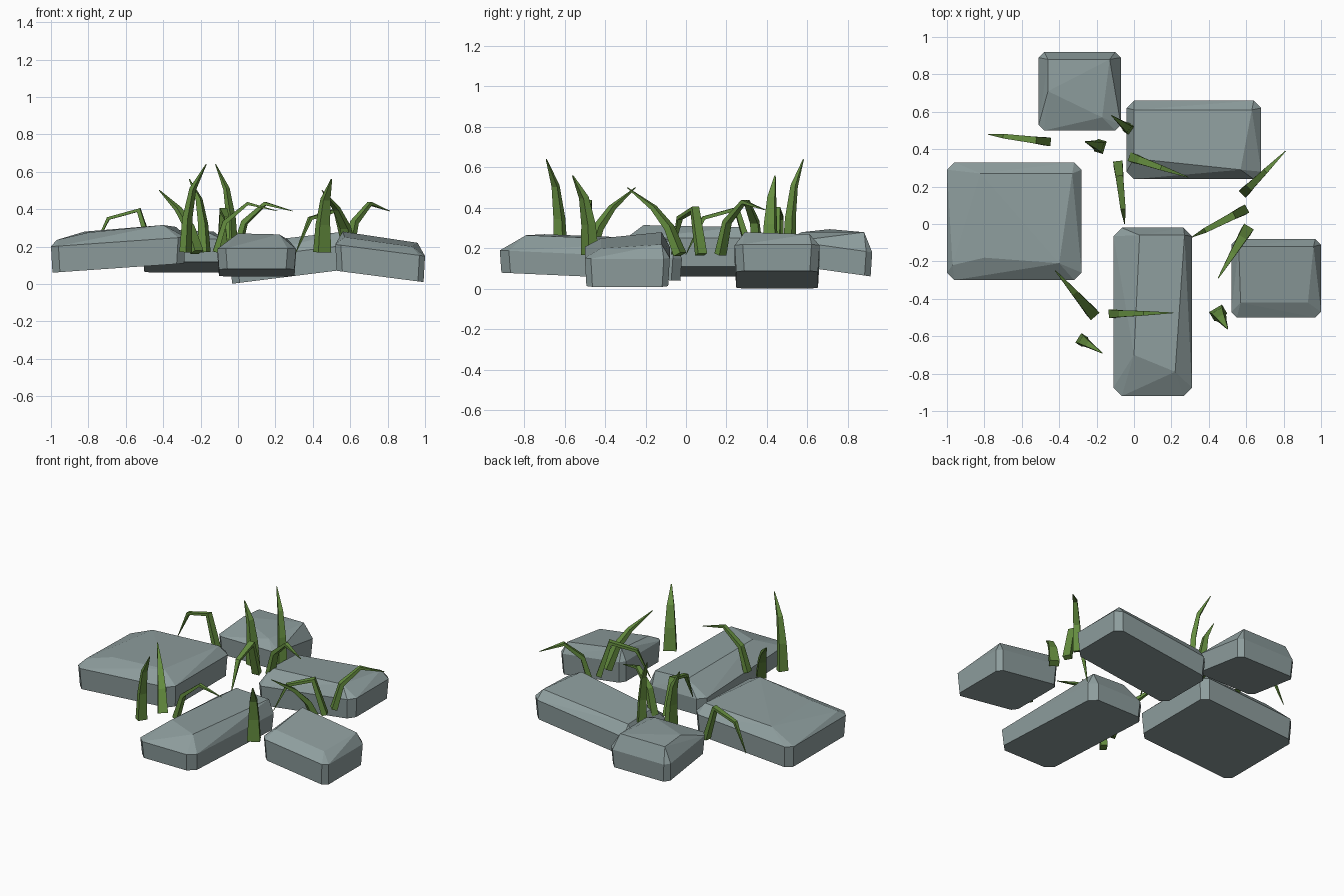
import bpy, bmesh, math
from mathutils import Vector

if "Cube" in bpy.data.objects:
    bpy.data.objects.remove(bpy.data.objects["Cube"])


def material(name, rgb):
    m = bpy.data.materials.new(name)
    m.diffuse_color = (*rgb, 1)
    m.use_nodes = True
    m.node_tree.nodes["Principled BSDF"].inputs["Base Color"].default_value = m.diffuse_color
    return m


STONE = material("stone_grey", (0.27, 0.34, 0.34))
GRASS = material("grass_green", (0.13, 0.27, 0.05))


def finish(bm, name, mat):
    bmesh.ops.recalc_face_normals(bm, faces=bm.faces[:])
    me = bpy.data.meshes.new(name)
    bm.to_mesh(me)
    bm.free()
    me.materials.append(mat)
    ob = bpy.data.objects.new(name, me)
    bpy.context.collection.objects.link(ob)


def stone(name, x0, x1, y0, y1, zc, gx, gy, h, top, c=0.04):
    """Tilted slab with cut corners, hulled up to a smaller facetted top."""
    bm = bmesh.new()
    cx, cy = (x0 + x1) / 2, (y0 + y1) / 2
    for inset, dz in ((0.008, 0), (0, h)):
        for sx in (-1, 1):
            for sy in (-1, 1):
                for kx, ky in ((c, 0), (0, c)):
                    x = cx + sx * ((x1 - x0) / 2 - inset - kx)
                    y = cy + sy * ((y1 - y0) / 2 - inset - ky)
                    bm.verts.new((x, y, zc + gx * (x - cx) + gy * (y - cy) + dz))
    for p in top:
        bm.verts.new(p)
    res = bmesh.ops.convex_hull(bm, input=bm.verts[:])
    junk = {v for v in res["geom_interior"] + res["geom_unused"]
            if isinstance(v, bmesh.types.BMVert)}
    bmesh.ops.delete(bm, geom=list(junk), context='VERTS')
    bmesh.ops.dissolve_limit(bm, angle_limit=math.radians(2),
                             verts=bm.verts[:], edges=bm.edges[:])
    finish(bm, name, STONE)


# Stepping stones
stone("stone_left", -1.0, -0.28, -0.30, 0.33, 0.085, 0.07, 0, 0.14,
      [(-0.97, -0.22, 0.235), (-0.82, 0.27, 0.28), (-0.80, -0.18, 0.275),
       (-0.33, 0.27, 0.305), (-0.40, -0.21, 0.315)])
stone("stone_back", -0.51, -0.07, 0.50, 0.92, 0.09, 0, -0.14, 0.12,
      [(-0.46, 0.88, 0.28), (-0.13, 0.88, 0.28),
       (-0.17, 0.57, 0.28), (-0.46, 0.71, 0.295)], 0.03)
stone("stone_back_right", -0.04, 0.68, 0.24, 0.66, 0.045, 0.125, 0, 0.13,
      [(0.0, 0.61, 0.205), (0.63, 0.61, 0.27),
       (0.57, 0.29, 0.28), (0.0, 0.35, 0.215)])
stone("stone_front", -0.11, 0.31, -0.92, -0.02, 0.06, 0, -0.045, 0.11,
      [(0.0, -0.70, 0.27), (0.03, -0.06, 0.245),
       (0.27, -0.06, 0.235), (0.22, -0.79, 0.265)], 0.045)
stone("stone_right", 0.52, 1.0, -0.50, -0.08, 0.04, -0.13, 0, 0.14,
      [(0.57, -0.42, 0.25), (0.56, -0.12, 0.28),
       (0.96, -0.12, 0.22), (0.93, -0.42, 0.20)], 0.03)

# Blade side profiles: (fraction along run, height)
BASE = 0.17
PROFILES = {
    "arch": [(0, BASE), (0.15, 0.33), (0.52, 0.43), (1, 0.39)],
    "droop": [(0, BASE), (0.22, 0.395), (0.73, 0.35), (1, 0.17)],
    "tall": [(0, 0), (0.08, 0.38), (0.35, 0.72), (1, 1)],
    "lean": [(0, 0), (0.2, 0.4), (0.5, 0.7), (1, 1)],
}


def blade(name, kind, base, tip, height, width):
    """Four-sided grass blade tapering along a bent path."""
    b, t = Vector(base), Vector(tip)
    run = (t - b).normalized()
    side = Vector((-run.y, run.x, 0))
    pts = []
    for f, z in PROFILES[kind]:
        p = b.lerp(t, f)
        pts.append(Vector((p.x, p.y, z if height is None else BASE + z * (height - BASE))))
    bm = bmesh.new()
    rings = []
    for i, p in enumerate(pts):
        d = (pts[min(i + 1, 3)] - pts[max(i - 1, 0)]).normalized()
        up = d.cross(side).normalized()
        r = width / 2 * (1, 0.8, 0.55, 0.08)[i]
        rings.append([bm.verts.new(p + r * (a * side + q * up))
                      for a, q in ((1, -0.7), (1, 0.7), (-1, 0.7), (-1, -0.7))])
    for r0, r1 in zip(rings, rings[1:]):
        for k in range(4):
            bm.faces.new((r0[k], r0[(k + 1) % 4], r1[(k + 1) % 4], r1[k]))
    bm.faces.new(rings[0])
    bm.faces.new(rings[-1])
    finish(bm, name, GRASS)


# Grass blades between the stones: kind, base, tip, tip height, width
BLADES = [
    ("tall", (-0.28, -0.62), (-0.17, -0.69), 0.64, 0.06),
    ("lean", (-0.22, -0.48), (-0.42, -0.25), 0.50, 0.06),
    ("arch", (-0.12, -0.48), (0.21, -0.475), None, 0.045),
    ("droop", (-0.085, 0.32), (-0.05, 0.0), None, 0.05),
    ("tall", (-0.18, 0.415), (-0.26, 0.44), 0.56, 0.07),
    ("arch", (-0.01, 0.355), (0.29, 0.25), None, 0.05),
    ("tall", (-0.03, 0.51), (-0.12, 0.58), 0.64, 0.055),
    ("droop", (-0.46, 0.44), (-0.78, 0.48), None, 0.045),
    ("arch", (0.59, 0.17), (0.81, 0.39), None, 0.05),
    ("droop", (0.59, 0.075), (0.31, -0.07), None, 0.05),
    ("lean", (0.605, -0.03), (0.45, -0.29), 0.50, 0.06),
    ("tall", (0.45, -0.475), (0.50, -0.56), 0.56, 0.08),
]
for n, spec in enumerate(BLADES, 1):
    blade(f"grass_blade_{n:02d}", *spec)
